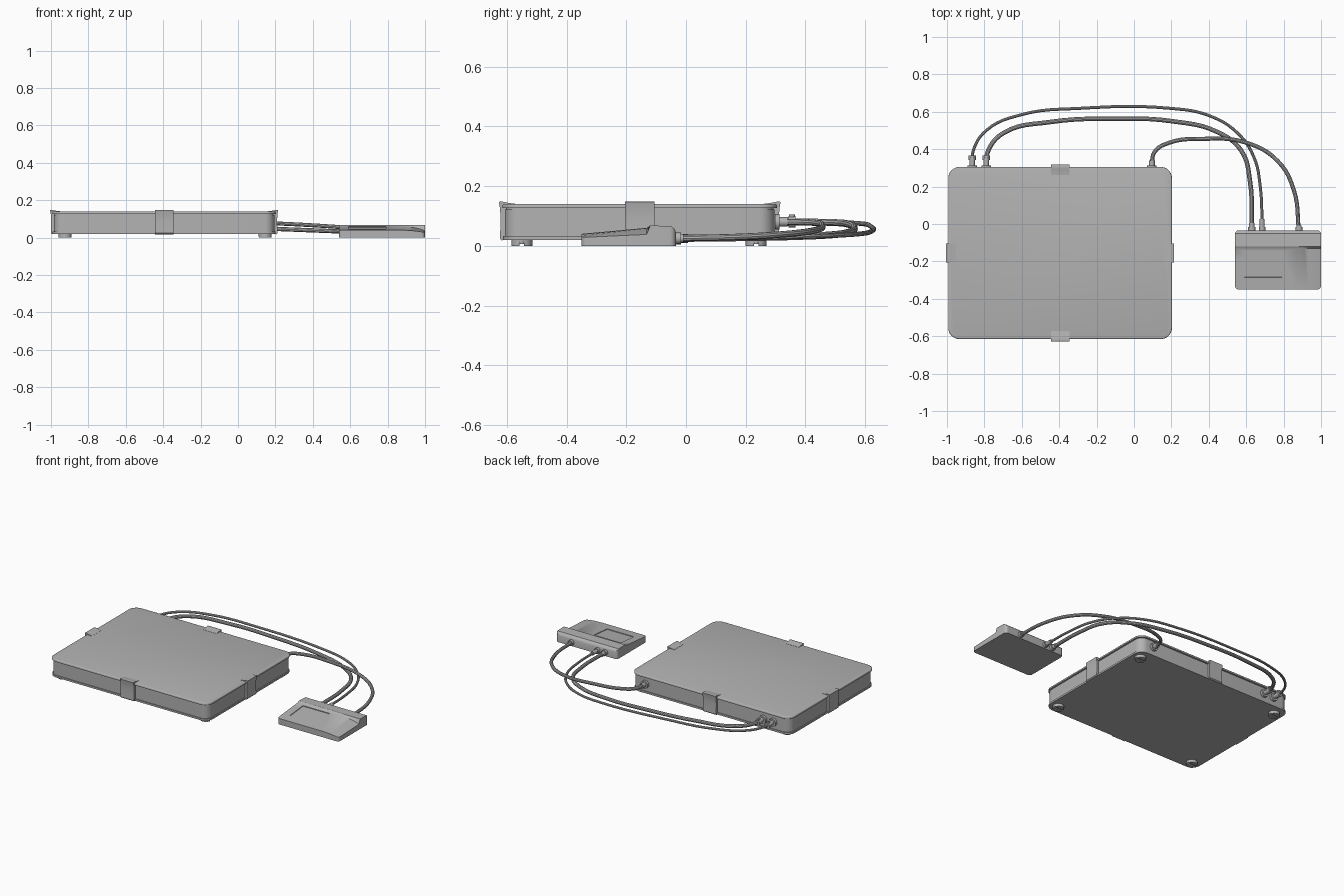
import bpy, bmesh, math
from mathutils import Vector

old = bpy.data.objects.get("Cube")
if old:
    bpy.data.objects.remove(old)

grey = bpy.data.materials.new("plain_grey")
grey.use_nodes = True
colour = (0.45, 0.45, 0.45, 1)
grey.diffuse_color = colour
grey.node_tree.nodes["Principled BSDF"].inputs["Base Color"].default_value = colour


def finish(name, bm, smooth=True):
    bmesh.ops.recalc_face_normals(bm, faces=bm.faces)
    mesh = bpy.data.meshes.new(name)
    bm.to_mesh(mesh)
    bm.free()
    ob = bpy.data.objects.new(name, mesh)
    bpy.context.collection.objects.link(ob)
    mesh.materials.append(grey)
    if smooth:
        shade(ob)
    return ob


def shade(ob):
    bpy.ops.object.select_all(action='DESELECT')
    bpy.context.view_layer.objects.active = ob
    ob.select_set(True)
    bpy.ops.object.shade_smooth_by_angle(angle=math.radians(35))


def rounded_slab(name, x0, x1, y0, y1, z0, z1, r, edge=0.0):
    """Box with rounded vertical corners and an optional softened rim."""
    bm = bmesh.new()
    bmesh.ops.create_cube(bm, size=1)
    for v in bm.verts:
        v.co = (x1 if v.co.x > 0 else x0, y1 if v.co.y > 0 else y0,
                z1 if v.co.z > 0 else z0)
    if r:
        upright = [e for e in bm.edges if abs(e.verts[0].co.z - e.verts[1].co.z) > 1e-5]
        bmesh.ops.bevel(bm, geom=upright, offset=r, segments=8, profile=0.5, affect='EDGES')
    if edge:
        rim = [e for e in bm.edges if all(v.co.z > z1 - 1e-5 for v in e.verts)]
        bmesh.ops.bevel(bm, geom=rim, offset=edge, segments=3, profile=0.5, affect='EDGES')
    return finish(name, bm)


def cylinder(name, centre, radius, length, axis='Z', sides=24):
    bm = bmesh.new()
    bmesh.ops.create_cone(bm, cap_ends=True, segments=sides, radius1=radius,
                          radius2=radius, depth=length)
    ob = finish(name, bm)
    if axis == 'Y':
        ob.rotation_euler.x = math.radians(90)
    ob.location = centre
    return ob


def boolean(ob, cutter, operation):
    mod = ob.modifiers.new("cut", 'BOOLEAN')
    mod.operation = operation
    mod.solver = 'EXACT'
    mod.object = cutter
    bpy.context.view_layer.update()
    bpy.context.view_layer.objects.active = ob
    bpy.ops.object.modifier_apply(modifier=mod.name)
    bpy.data.objects.remove(cutter)


# Case: base rim, slightly inset wall, overhanging lid
CX, CY, HX, HY = -0.395, -0.155, 0.598, 0.46


def case_layer(name, inset, z0, z1, edge=0.0):
    rounded_slab(name, CX - HX + inset, CX + HX - inset, CY - HY + inset,
                 CY + HY - inset, z0, z1, 0.06 - inset, edge)


case_layer("case_base", 0.002, 0.02, 0.032)
case_layer("case_wall", 0.008, 0.032, 0.122)
case_layer("case_seam", 0.012, 0.122, 0.126)
case_layer("case_lid", 0, 0.126, 0.14, 0.006)

# Slotted feet
for i, x in enumerate((-0.925, 0.145)):
    for j, y in enumerate((-0.55, 0.235)):
        foot = cylinder(f"foot_{i}_{j}", (x, y, 0.011), 0.035, 0.022, sides=32)
        slot = rounded_slab("slot_cutter", x - 0.05, x + 0.05, y - 0.008, y + 0.008,
                            -0.01, 0.006, 0)
        boolean(foot, slot, 'DIFFERENCE')

# Latches: one hooked profile, swept across each side of the case
hook = [(-0.012, 0.022), (0.002, 0.018), (0.008, 0.024), (0.006, 0.09), (0.008, 0.125),
        (0.012, 0.147), (0.006, 0.149), (-0.01, 0.146), (-0.025, 0.143), (-0.042, 0.141),
        (-0.042, 0.136), (-0.012, 0.136)]
for name, direction, reach in (("front", (0, -1), HY), ("back", (0, 1), HY),
                               ("left", (1, 0), HX), ("right", (-1, 0), HX)):
    out = Vector((*direction, 0))
    side = Vector((-direction[1], direction[0], 0))
    bm = bmesh.new()
    verts = [bm.verts.new(Vector((CX, CY, z)) + out * (reach + u) - side * 0.05)
             for u, z in hook]
    face = bm.faces.new(verts)
    new = bmesh.ops.extrude_face_region(bm, geom=[face])["geom"]
    bmesh.ops.translate(bm, vec=side * 0.1,
                        verts=[g for g in new if isinstance(g, bmesh.types.BMVert)])
    finish(f"latch_{name}", bm)

# Handset: wedge profile lofted across x, with a scoop at its left end
wedge = [(-0.35, 0), (-0.034, 0), (-0.034, 0.045), (-0.038, 0.056), (-0.05, 0.066),
         (-0.12, 0.068), (-0.132, 0.060), (-0.35, 0.040)]
bm = bmesh.new()
rings = []
for x in (0.54, 0.87, 0.89, 0.91, 0.93, 0.95, 0.97, 0.985, 1.0):
    t = max(0, (x - 0.87) / 0.13)
    drop = [0] * 6 + [0.022 * t * t, 0.012 * t * t]
    rings.append([bm.verts.new((x, y, z - d)) for (y, z), d in zip(wedge, drop)])
for a, b in zip(rings, rings[1:]):
    for k in range(len(wedge)):
        n = (k + 1) % len(wedge)
        bm.faces.new((a[k], a[n], b[n], b[k]))
bm.faces.new(rings[0])
bm.faces.new(rings[-1])
handset = finish("handset_body", bm)
boolean(handset, rounded_slab("outline_cutter", 0.54, 1.0, -0.35, -0.034, -0.1, 0.2, 0.02),
        'INTERSECT')

# Recessed screen, following the slope of the panel
screen = rounded_slab("screen_cutter", -0.1, 0.1, -0.07, 0.07, -0.004, 0.05, 0)
screen.location = (0.69, -0.215, 0.052)
screen.rotation_euler.x = math.atan2(0.02, 0.218)
boolean(handset, screen, 'DIFFERENCE')
shade(handset)


# Hoses and cable
def hose(name, radius, path, z_start, z_end):
    points = [Vector((x, y, 0)) for x, y in path]
    run = [0]
    for a, b in zip(points, points[1:]):
        run.append(run[-1] + (b - a).length)
    curve = bpy.data.curves.new(name, 'CURVE')
    curve.dimensions = '3D'
    curve.bevel_depth = radius
    curve.bevel_resolution = 3
    curve.resolution_u = 6
    spline = curve.splines.new('BEZIER')
    spline.bezier_points.add(len(points) - 1)
    for bp, p, s in zip(spline.bezier_points, points, run):
        f = s / run[-1]
        f = f * f * (3 - 2 * f)
        bp.co = (p.x, p.y, z_start + (z_end - z_start) * f)
        bp.handle_left_type = bp.handle_right_type = 'AUTO'
    ob = bpy.data.objects.new(name, curve)
    bpy.context.collection.objects.link(ob)
    curve.materials.append(grey)
    bpy.ops.object.select_all(action='DESELECT')
    bpy.context.view_layer.objects.active = ob
    ob.select_set(True)
    bpy.ops.object.convert(target='MESH')
    shade(bpy.context.object)


hose("outer_hose", 0.008, [(-0.865, 0.3), (-0.86, 0.39), (-0.79, 0.5), (-0.6, 0.585),
     (-0.3, 0.618), (0.2, 0.618), (0.4, 0.58), (0.55, 0.49), (0.64, 0.36), (0.675, 0.2),
     (0.685, -0.04)], 0.08, 0.025)
hose("inner_hose", 0.012, [(-0.79, 0.3), (-0.78, 0.39), (-0.7, 0.485), (-0.45, 0.545),
     (-0.1, 0.563), (0.2, 0.55), (0.45, 0.49), (0.575, 0.39), (0.62, 0.23), (0.63, -0.04)],
     0.08, 0.025)
hose("cable", 0.011, [(0.095, 0.3), (0.11, 0.385), (0.19, 0.435), (0.36, 0.455), (0.6, 0.435),
     (0.77, 0.335), (0.855, 0.18), (0.882, -0.04)], 0.08, 0.025)

# Connectors on the case back
for name, x in (("outer", -0.865), ("inner", -0.79)):
    cylinder(f"{name}_port_flange", (x, 0.306, 0.08), 0.026, 0.016, 'Y')
    cylinder(f"{name}_port_stem", (x, 0.33, 0.08), 0.014, 0.05, 'Y')
    cylinder(f"{name}_port_collar", (x, 0.355, 0.08), 0.019, 0.024, 'Y', 12)
    cylinder(f"{name}_port_button", (x, 0.355, 0.094), 0.01, 0.02)
cylinder("cable_port_flange", (0.095, 0.306, 0.08), 0.026, 0.016, 'Y')
cylinder("cable_port_boot", (0.095, 0.325, 0.08), 0.016, 0.03, 'Y')

# Connectors on the handset back
for name, x, r, length in (("outer", 0.685, 0.013, 0.06), ("inner", 0.63, 0.015, 0.04),
                           ("cable", 0.882, 0.014, 0.025)):
    cylinder(f"{name}_socket", (x, -0.028, 0.025), r + 0.005, 0.022, 'Y')
    cylinder(f"{name}_socket_sleeve", (x, -0.034 + length / 2, 0.025), r, length, 'Y', 12)
